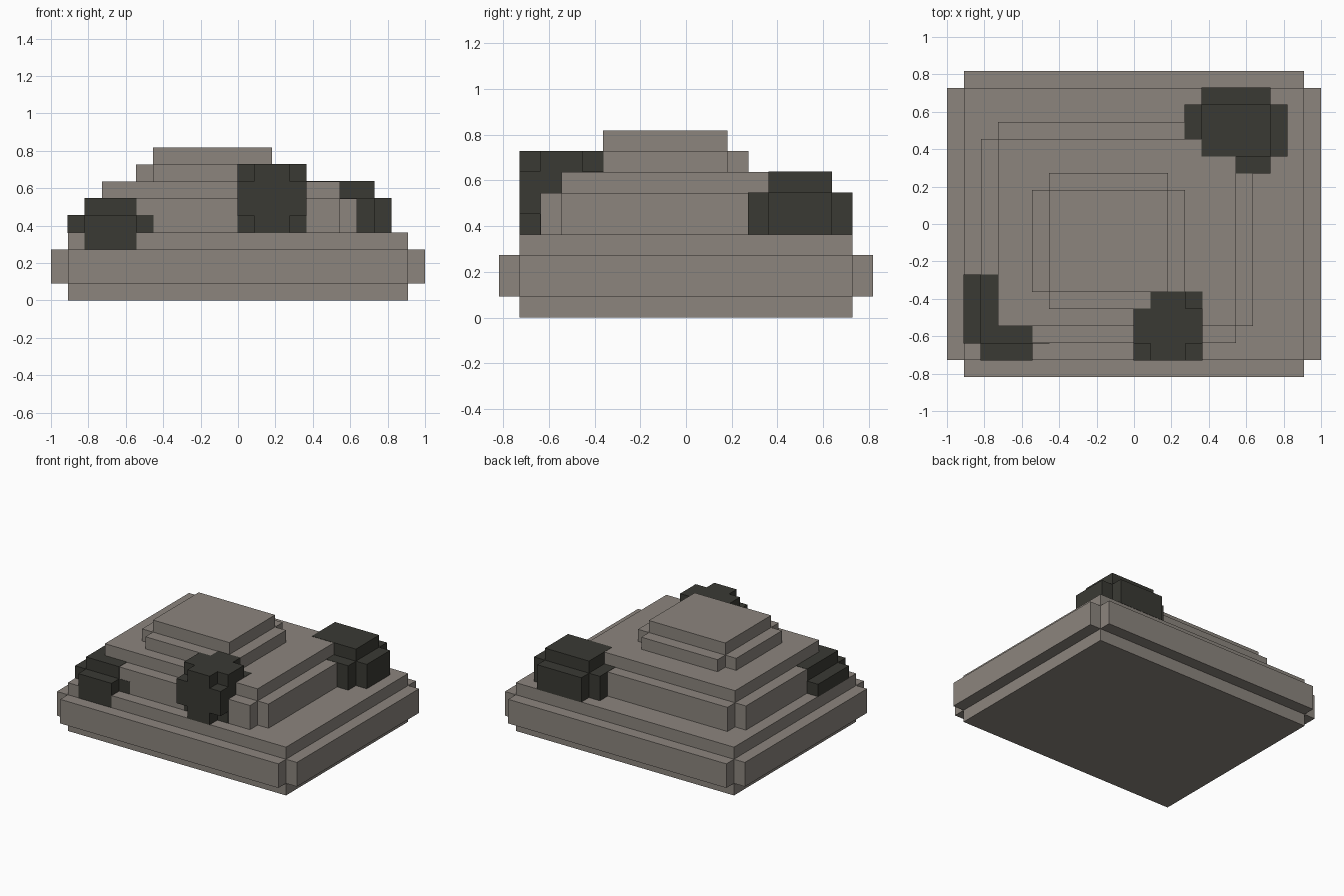
import bpy, bmesh
from mathutils import Matrix, Vector

cube = bpy.data.objects.get("Cube")
if cube:
    bpy.data.objects.remove(cube, do_unlink=True)

U = 1 / 11        # one block of the model's grid
SWELL = 0.002     # lifts dark stones clear of flush grey faces


def material(name, rgb):
    m = bpy.data.materials.new(name)
    m.use_nodes = True
    m.diffuse_color = (*rgb, 1)
    m.node_tree.nodes["Principled BSDF"].inputs["Base Color"].default_value = (*rgb, 1)
    return m


def blocks(name, mat, boxes, swell=0.0):
    """One object made of boxes, each given as x, y and z ranges in blocks."""
    bm = bmesh.new()
    for ranges in boxes:
        centre = Vector([(a + b) / 2 * U for a, b in ranges])
        size = [(b - a) * U + 2 * swell for a, b in ranges]
        bmesh.ops.create_cube(bm, size=1, matrix=Matrix.Translation(centre) @ Matrix.Diagonal((*size, 1)))
    mesh = bpy.data.meshes.new(name)
    bm.to_mesh(mesh)
    bm.free()
    mesh.materials.append(mat)
    obj = bpy.data.objects.new(name, mesh)
    bpy.context.collection.objects.link(obj)


def tier(name, x, y, core_z, rim_z):
    """A stone layer: a core with a one-block rim on its four sides."""
    wide_x, wide_y = (x[0] - 1, x[1] + 1), (y[0] - 1, y[1] + 1)
    blocks(name, grey, [(x, y, core_z), (wide_x, y, rim_z), (x, wide_y, rim_z)])


grey = material("warm_grey_stone", (0.262, 0.235, 0.208))
dark = material("dark_stone", (0.042, 0.042, 0.034))

# Stepped mound
tier("base_tier", (-10, 10), (-8, 8), (0, 4), (1, 3))
tier("middle_tier", (-8, 6), (-6, 5), (4, 7), (4, 6))
tier("top_tier", (-5, 2), (-4, 2), (7, 9), (7, 8))

# Front stone: a cube with its corners missing
blocks("front_stone", dark, [
    ((1, 3), (-8, -4), (4, 8)),
    ((0, 4), (-7, -5), (4, 8)),
    ((0, 4), (-8, -4), (5, 7)),
], SWELL)

# Back stone: raised middle with lower sides
blocks("back_stone", dark, [
    ((4, 8), (4, 7), (4, 7)),
    ((4, 8), (3, 8), (4, 6)),
    ((3, 9), (4, 7), (4, 6)),
], SWELL)

# Corner stone, partly sunk into the base
blocks("corner_stone", dark, [
    ((-9, -6), (-7, -3), (3, 6)),
    ((-9, -6), (-8, -3), (3, 5)),
    ((-10, -5), (-7, -3), (4, 5)),
], SWELL)
